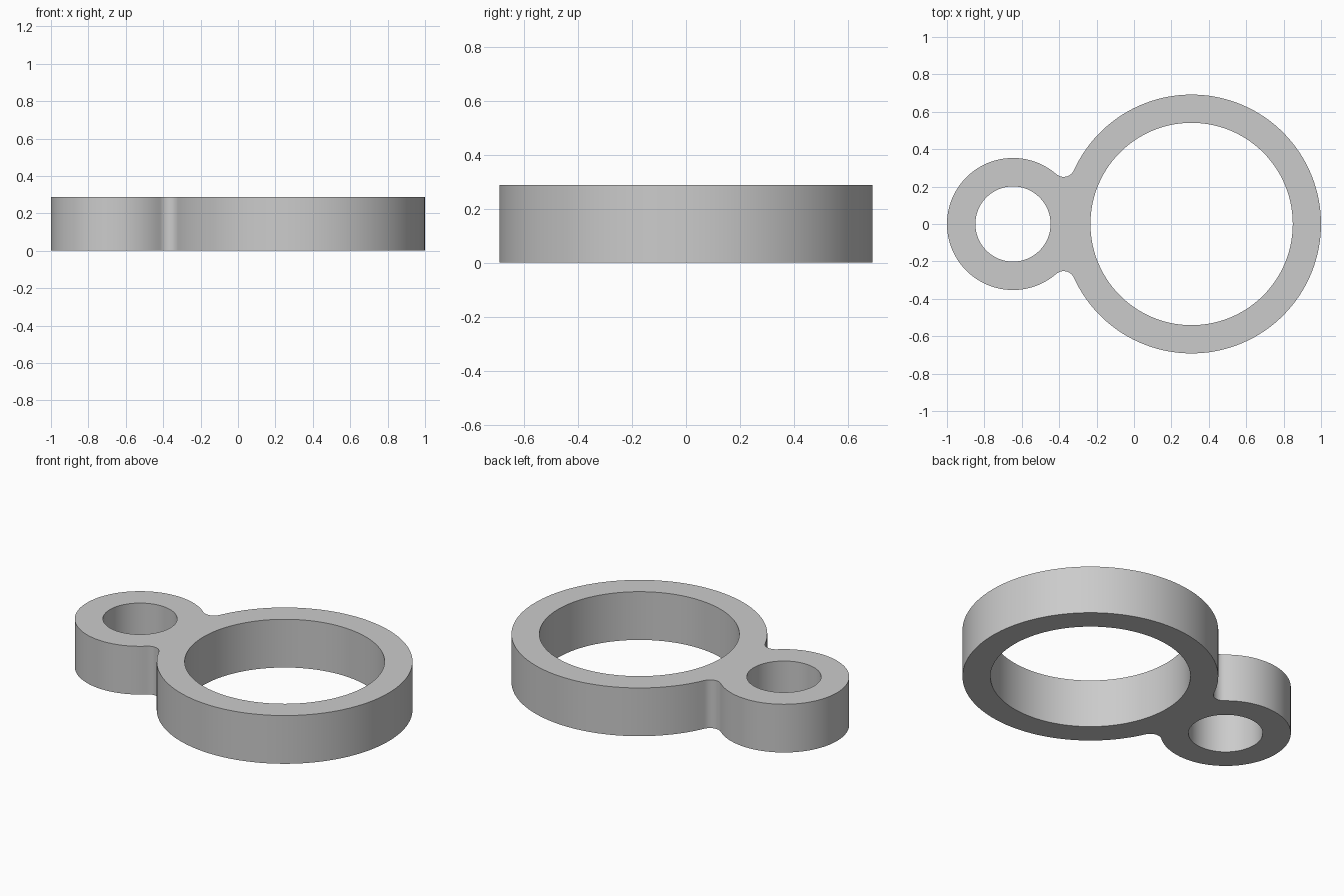
import bpy
import bmesh
from math import atan2, cos, sin, sqrt, pi, radians

cube = bpy.data.objects.get("Cube")
if cube:
    bpy.data.objects.remove(cube, do_unlink=True)

HEIGHT = 0.288
BIG_X, BIG_R, BIG_HOLE = 0.308, 0.692, 0.541
SMALL_X, SMALL_R, SMALL_HOLE = -0.647, 0.353, 0.201
FILLET = 0.06


def arc(cx, cy, r, start, end, steps):
    """Points along an arc, without its last point."""
    angles = [start + (end - start) * i / steps for i in range(steps)]
    return [(cx + r * cos(a), cy + r * sin(a), 0) for a in angles]


def add_loop(bm, points):
    verts = [bm.verts.new(p) for p in points]
    return [bm.edges.new((a, b)) for a, b in zip(verts, verts[1:] + verts[:1])]


# Fillet centre, tangent to both outer circles
span = BIG_X - SMALL_X
reach_big, reach_small = BIG_R + FILLET, SMALL_R + FILLET
along = (span**2 + reach_big**2 - reach_small**2) / (2 * span)
fx, fy = BIG_X - along, sqrt(reach_big**2 - along**2)
big_angle = atan2(fy, fx - BIG_X)
small_angle = atan2(fy, fx - SMALL_X)

# Outer outline: large ring, fillet, small ring, fillet
outline = arc(BIG_X, 0, BIG_R, -big_angle, big_angle, 112)
outline += arc(fx, fy, FILLET, big_angle + pi, small_angle + pi, 12)
outline += arc(SMALL_X, 0, SMALL_R, small_angle, 2 * pi - small_angle, 72)
outline += arc(fx, -fy, FILLET, -small_angle - pi, -big_angle - pi, 12)

# Fill the profile around both holes and raise it into a solid
bm = bmesh.new()
edges = add_loop(bm, outline)
edges += add_loop(bm, arc(BIG_X, 0, BIG_HOLE, 0, 2 * pi, 112))
edges += add_loop(bm, arc(SMALL_X, 0, SMALL_HOLE, 0, 2 * pi, 64))
bmesh.ops.triangle_fill(bm, edges=edges, use_beauty=True)
raised = bmesh.ops.extrude_face_region(bm, geom=bm.faces[:])
top = [g for g in raised["geom"] if isinstance(g, bmesh.types.BMVert)]
bmesh.ops.translate(bm, verts=top, vec=(0, 0, HEIGHT))
bmesh.ops.recalc_face_normals(bm, faces=bm.faces[:])

mesh = bpy.data.meshes.new("double_ring_link")
bm.to_mesh(mesh)
bm.free()
link = bpy.data.objects.new("double_ring_link", mesh)
bpy.context.collection.objects.link(link)

# Plain grey material
grey = bpy.data.materials.new("light_grey")
grey.use_nodes = True
colour = (0.6, 0.6, 0.6, 1)
grey.diffuse_color = colour
grey.node_tree.nodes["Principled BSDF"].inputs["Base Color"].default_value = colour
mesh.materials.append(grey)

# Smooth walls, crisp rims
bpy.ops.object.select_all(action="DESELECT")
link.select_set(True)
bpy.context.view_layer.objects.active = link
bpy.ops.object.shade_smooth_by_angle(angle=radians(35))
